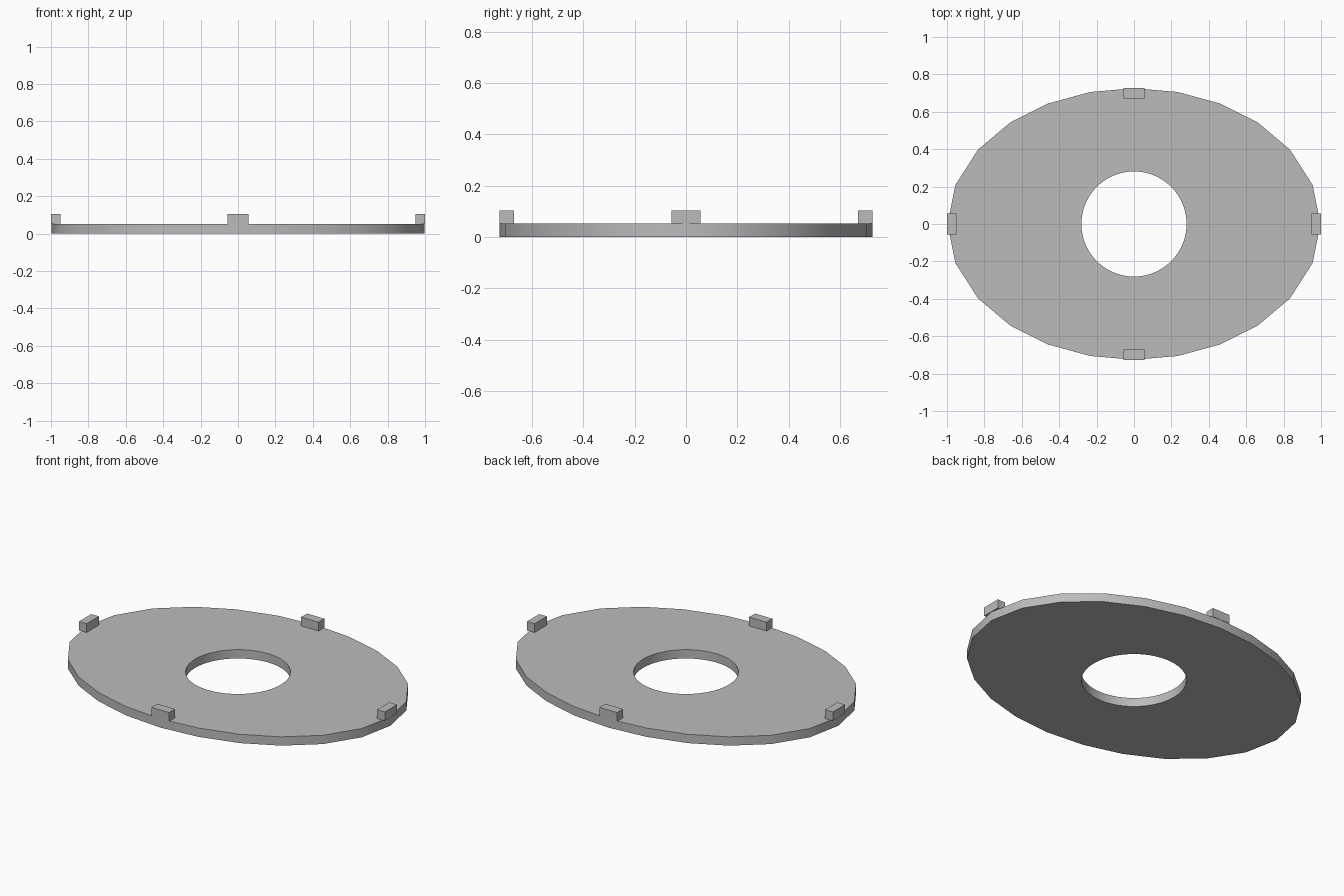
import bpy
import bmesh
from math import sin, cos, radians, tau

cube = bpy.data.objects.get("Cube")
if cube:
    bpy.data.objects.remove(cube, do_unlink=True)

HALF_X, HALF_Y = 0.997, 0.726
PLATE_TOP, TAB_TOP = 0.052, 0.104
HOLE_RADIUS = 0.281

grey = bpy.data.materials.new("plain grey")
grey.use_nodes = True
colour = (0.5, 0.5, 0.5, 1)
grey.diffuse_color = colour
grey.node_tree.nodes["Principled BSDF"].inputs["Base Color"].default_value = colour


def add_object(name, bm):
    bmesh.ops.recalc_face_normals(bm, faces=bm.faces)
    mesh = bpy.data.meshes.new(name)
    bm.to_mesh(mesh)
    bm.free()
    mesh.materials.append(grey)
    obj = bpy.data.objects.new(name, mesh)
    bpy.context.collection.objects.link(obj)
    return obj


def add_ring(bm, points):
    verts = [bm.verts.new((x, y, 0)) for x, y in points]
    return [bm.edges.new((v, verts[i - 1])) for i, v in enumerate(verts)]


# Oval plate: evenly spaced rim points, given for one quarter and mirrored
quarter = [0, 16.7, 33.2, 48.4, 62.4, 76.4]
half = quarter + [90] + [180 - a for a in reversed(quarter[1:])]
rim = [radians(a + turn) for turn in (0, 180) for a in half]
bm = bmesh.new()
edges = add_ring(bm, [(HALF_X * cos(a), HALF_Y * sin(a)) for a in rim])
hole = [tau * i / 64 for i in range(64)]
edges += add_ring(bm, [(HOLE_RADIUS * cos(a), HOLE_RADIUS * sin(a)) for a in hole])
bmesh.ops.triangle_fill(bm, edges=edges, use_beauty=True)
extruded = bmesh.ops.extrude_face_region(bm, geom=bm.faces[:], use_keep_orig=True)
top = [v for v in extruded["geom"] if isinstance(v, bmesh.types.BMVert)]
bmesh.ops.translate(bm, verts=top, vec=(0, 0, PLATE_TOP))
plate = add_object("oval_plate", bm)
bpy.ops.object.select_all(action="DESELECT")
plate.select_set(True)
bpy.context.view_layer.objects.active = plate
bpy.ops.object.shade_smooth_by_angle(angle=radians(30))


# Four small tabs standing on the rim
def add_tab(name, x, y, width, depth):
    bm = bmesh.new()
    bmesh.ops.create_cube(bm, size=1)
    height = TAB_TOP - PLATE_TOP
    bmesh.ops.scale(bm, verts=bm.verts, vec=(width, depth, height))
    bmesh.ops.translate(bm, verts=bm.verts, vec=(x, y, PLATE_TOP + height / 2))
    add_object(name, bm)


for side, sign in (("left", 1), ("right", -1)):
    add_tab(side + "_tab", sign * 0.975, 0, 0.05, 0.114)
for side, sign in (("back", 1), ("front", -1)):
    add_tab(side + "_tab", 0, sign * (HALF_Y - 0.0275), 0.114, 0.055)
